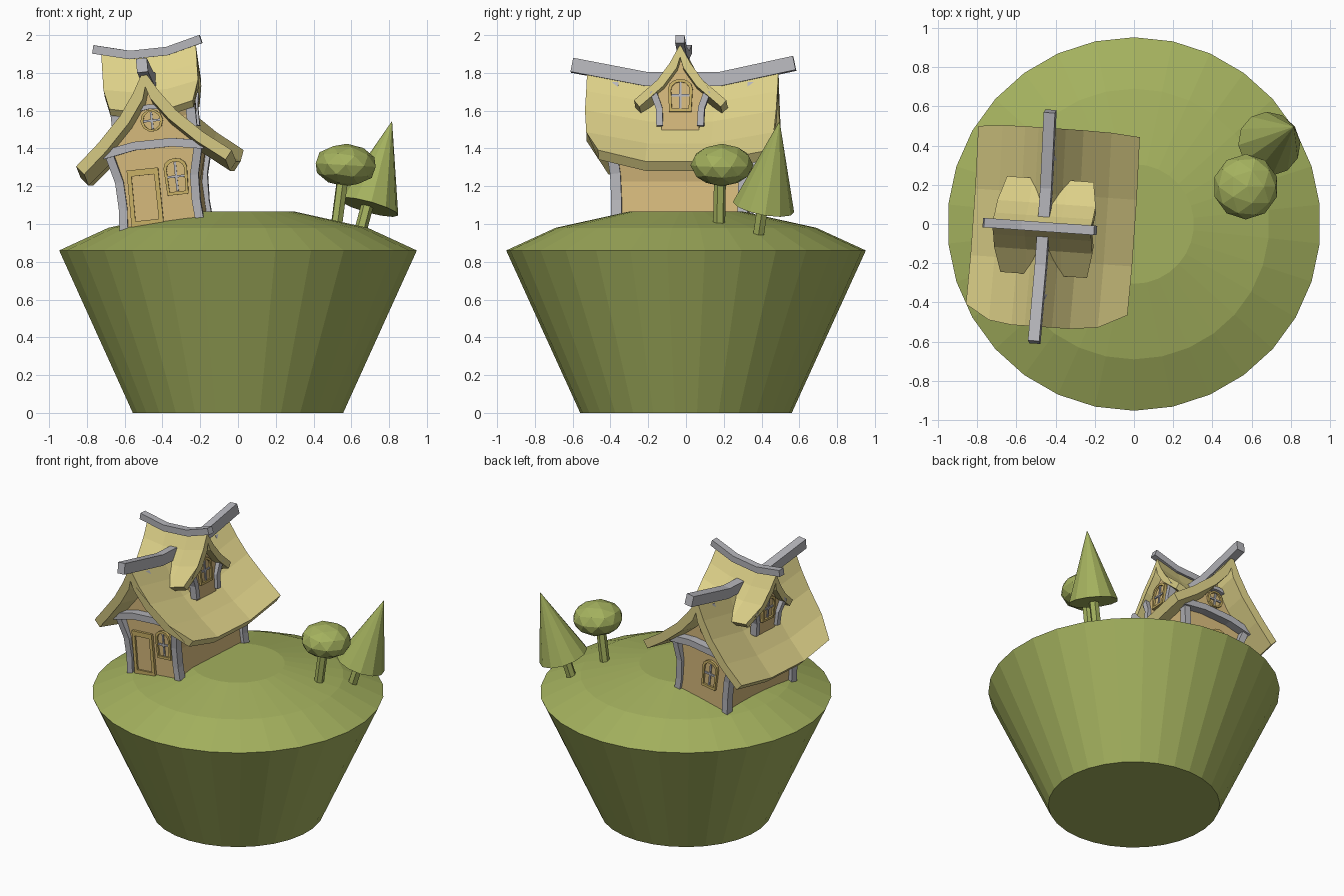
import bpy, bmesh, math
from mathutils import Vector, Matrix

if "Cube" in bpy.data.objects:
    bpy.data.objects.remove(bpy.data.objects["Cube"])


def mat(name, c):
    m = bpy.data.materials.new(name)
    m.diffuse_color = (*c, 1)
    m.use_nodes = True
    m.node_tree.nodes["Principled BSDF"].inputs["Base Color"].default_value = m.diffuse_color
    return m


GREEN = mat("grass green", (.37, .44, .112))
ROOF = mat("straw yellow", (.73, .64, .25))
WALL = mat("tan plaster", (.66, .48, .20))
GREY = mat("grey timber", (.46, .46, .49))
TRIM = mat("ochre trim", (.58, .43, .13))

# The cottage is turned and leans to its left
HOUSE = (Matrix.Translation((-.38, -.02, 1.005)) @ Matrix.Rotation(math.radians(-4), 4, 'Z')
         @ Matrix.Rotation(math.radians(-6), 4, 'Y'))


def build(name, rings, material, matrix=None, closed=False, caps=True):
    """Skin a row of equal rings; closed joins last ring to first."""
    bm = bmesh.new()
    vs = [[bm.verts.new(p) for p in r] for r in rings]
    n = len(vs[0])
    pairs = list(zip(vs, vs[1:])) + ([(vs[-1], vs[0])] if closed else [])
    for a, b in pairs:
        for i in range(n):
            j = (i + 1) % n
            bm.faces.new((a[i], a[j], b[j], b[i]))
    if caps and not closed:
        bm.faces.new(vs[0])
        bm.faces.new(vs[-1])
    bmesh.ops.recalc_face_normals(bm, faces=bm.faces)
    me = bpy.data.meshes.new(name)
    bm.to_mesh(me)
    bm.free()
    if matrix:
        me.transform(matrix)
    me.materials.append(material)
    ob = bpy.data.objects.new(name, me)
    bpy.context.collection.objects.link(ob)
    return ob


def circle(r, z, n, a0=0):
    return [(r * math.cos(a0 + k * math.tau / n), r * math.sin(a0 + k * math.tau / n), z) for k in range(n)]


def beam(name, pts, side, w, h, material=GREY):
    """Square timber along a path; w is measured along side."""
    pts = [Vector(p) for p in pts]
    side = Vector(side)
    rings = []
    for i, p in enumerate(pts):
        t = (pts[min(i + 1, len(pts) - 1)] - pts[max(i - 1, 0)]).normalized()
        up = t.cross(side).normalized() * h / 2
        s = side * w / 2
        rings.append([p - s - up, p + s - up, p + s + up, p - s + up])
    return build(name, rings, material, HOUSE)


def roof(name, half, thick, stations, pull, along_x):
    """Curved thatch: half profile mirrored, swept through sagging stations."""
    top = [(-a, b) for a, b in reversed(half[1:])] + half
    low = []
    for i, (a, b) in enumerate(top):
        p, q = top[max(i - 1, 0)], top[min(i + 1, len(top) - 1)]
        t = Vector((q[0] - p[0], q[1] - p[1])).normalized()
        low.append((a + t.y * thick, b - t.x * thick))
    low[len(half) - 1] = (0, half[0][1] - thick * 1.5)
    tip = half[-1][0]
    rings = []
    for pos, sag in stations:
        ring = []
        for k, (a, b) in enumerate(top + low[::-1]):
            ref = abs((top + top[::-1])[k][0])
            f = max(0, (ref - tip * .6) / (tip * .4))
            v = pos + (pull[0] if pos < 0 else -pull[1]) * f * (abs(pos) > .22)
            ring.append((v, a, b - sag) if along_x else (a, v, b - sag))
        rings.append(ring)
    return build(name, rings, ROOF, HOUSE)


# Island
build("island", [circle(r, z, 30, math.pi / 2) for r, z in
                 ((.56, 0), (.952, .86), (.69, .98), (.305, 1.065))], GREEN)

# Cottage walls
half = [(.2, -.06), (.19, .2), (.235, .41), (.13, .50)]
prof = half + [(0, .71)] + [(-a, b) for a, b in reversed(half)]
build("cottage_walls", [[(a, v, b - (s if b > .3 else 0)) for a, b in prof]
                        for v, s in ((-.345, 0), (-.17, .05), (.17, .05), (.345, 0))], WALL, HOUSE)

# Dormer walls, running right through the house
dh = [(.1, .42), (.1, .57), (.135, .67)]
dp = dh + [(0, .865)] + [(-a, b) for a, b in reversed(dh)]
build("dormer_walls", [[(u, a, b - s) for a, b in dp]
                       for u, s in ((-.2, 0), (-.1, .035), (.1, .035), (.2, 0))], WALL, HOUSE)

# Roofs and ridge timbers
roof("main_roof", [(0, .815), (.07, .695), (.15, .585), (.28, .455), (.415, .345)], .06,
     ((-.51, 0), (-.17, .06), (.17, .06), (.505, 0)), (.09, .015), False)
roof("dormer_roof", [(0, .925), (.055, .825), (.12, .735), (.245, .63)], .045,
     ((-.25, 0), (-.09, .03), (.09, .03), (.255, 0)), (.03, .03), True)
beam("main_ridge", [(0, -.59, .84), (0, -.2, .765), (0, .2, .765), (0, .59, .85)], (1, 0, 0), .058, .075)
beam("dormer_ridge", [(-.29, 0, .955), (-.1, 0, .905), (.1, 0, .905), (.285, 0, .95)], (0, 1, 0), .048, .045)

# Main gables: posts, arched tie beams, barge boards, collar beams
for end, sv in (("front", -1), ("back", 1)):
    for s, su in (("left", -1), ("right", 1)):
        beam(f"{end}_{s}_post", [(.205 * su, .335 * sv, -.035), (.195 * su, .335 * sv, .1),
                                 (.2 * su, .342 * sv, .24), (.245 * su, .37 * sv, .42)], (1, 0, 0), .045, .055)
        v = .365 * sv
        beam(f"{end}_{s}_barge", [(.235 * su, v, .43), (.12 * su, v, .535), (.06 * su, v, .63),
                                  (.01 * su, v, .74)], (0, 1, 0), .045, .035)
    v = .375 * sv
    beam(f"{end}_tie_beam", [(-.27, v, .39), (-.1, v, .42), (.1, v, .42), (.27, v, .39)], (0, 1, 0), .06, .045)
    v = .36 * sv
    beam(f"{end}_collar", [(-.075, v, .61), (0, v, .62), (.075, v, .61)], (0, 1, 0), .04, .025)

# Dormer gables: flared posts and barge boards
for end, su in (("left", -1), ("right", 1)):
    for s, sv in (("a", -1), ("b", 1)):
        beam(f"{end}_dormer_post_{s}", [(.2 * su, .108 * sv, .495), (.2 * su, .112 * sv, .59),
                                        (.21 * su, .145 * sv, .68)], (1, 0, 0), .05, .035)
        beam(f"{end}_dormer_barge_{s}", [(.212 * su, .145 * sv, .67), (.212 * su, .07 * sv, .76),
                                         (.212 * su, .01 * sv, .865)], (1, 0, 0), .04, .025)


# Openings: outline in wall plane, raised frame ring, thin pane and cross bars
def opening(name, outline, place, cross=True, inset=.76):
    n = len(outline)
    lo = [min(p[k] for p in outline) for k in (0, 1)]
    hi = [max(p[k] for p in outline) for k in (0, 1)]
    cx, cz = (lo[0] + hi[0]) / 2, (lo[1] + hi[1]) / 2
    inner = [(cx + (a - cx) * inset, cz + (b - cz) * (inset + .06)) for a, b in outline]
    rings = [[place(*p, d) for p in o] for o, d in ((outline, -.005), (outline, .018), (inner, .018), (inner, -.005))]
    build(name + "_frame", rings, TRIM, HOUSE, closed=True)
    build(name + "_pane", [[place(*p, d) for p in inner] for d in (-.002, .005)], WALL, HOUSE)
    if cross:
        hw, hh, t = (hi[0] - lo[0]) * .38, (hi[1] - lo[1]) * .4, .006
        for k, (x, z) in enumerate(((hw, t), (t, hh))):
            box = [(cx - x, cz - z), (cx + x, cz - z), (cx + x, cz + z), (cx - x, cz + z)]
            build(f"{name}_bar_{k}", [[place(*p, d) for p in box] for d in (.004, .013)], GREY, HOUSE)


def arch(cx, lo, hi, hw):
    sp = hi - hw * .8
    return [(cx - hw * .9, lo), (cx + hw * .9, lo)] + [
        (cx + hw * math.cos(a), sp + hw * .8 * math.sin(a)) for a in (k * math.pi / 6 for k in range(7))]


def front(a, b, d): return (a, -.345 - d, b)
def back(a, b, d): return (a, .345 + d, b)
def right(a, b, d): return (.2 + d, a, b)
def left(a, b, d): return (-.2 - d, a, b)


disc = [(.005 + x, .545 + y) for x, y, z in circle(.06, 0, 10)]
opening("door", [(-.16, -.01), (.012, -.01), (.012, .295), (-.155, .295)], front, False, .72)
opening("front_window", arch(.103, .14, .335, .062), front)
opening("front_round_window", disc, front)
opening("back_window", arch(-.05, .13, .33, .062), back)
opening("back_round_window", disc, back)
opening("right_dormer_window", arch(0, .57, .745, .065), right)
opening("left_dormer_window", arch(0, .57, .745, .065), left)


# Trees
def taper(name, a, b, r0, r1, n):
    a, b = Vector(a), Vector(b)
    m = Matrix.Translation(a) @ (b - a).to_track_quat('Z', 'Y').to_matrix().to_4x4()
    return build(name, [circle(r0, 0, n), circle(r1, (b - a).length, n)], GREEN, m)


taper("round_tree_trunk", (.52, .175, .98), (.555, .18, 1.25), .032, .032, 6)
taper("cone_tree_trunk", (.645, .385, .95), (.69, .41, 1.12), .033, .033, 6)
taper("cone_tree_crown", (.69, .41, 1.09), (.815, .495, 1.543), .165, .001, 12)
bpy.ops.mesh.primitive_ico_sphere_add(subdivisions=2, radius=1, location=(.57, .19, 1.312),
                                      scale=(.167, .167, .113), rotation=(0, .06, 0))
crown = bpy.context.object
crown.name = "round_tree_crown"
crown.data.materials.append(GREEN)
